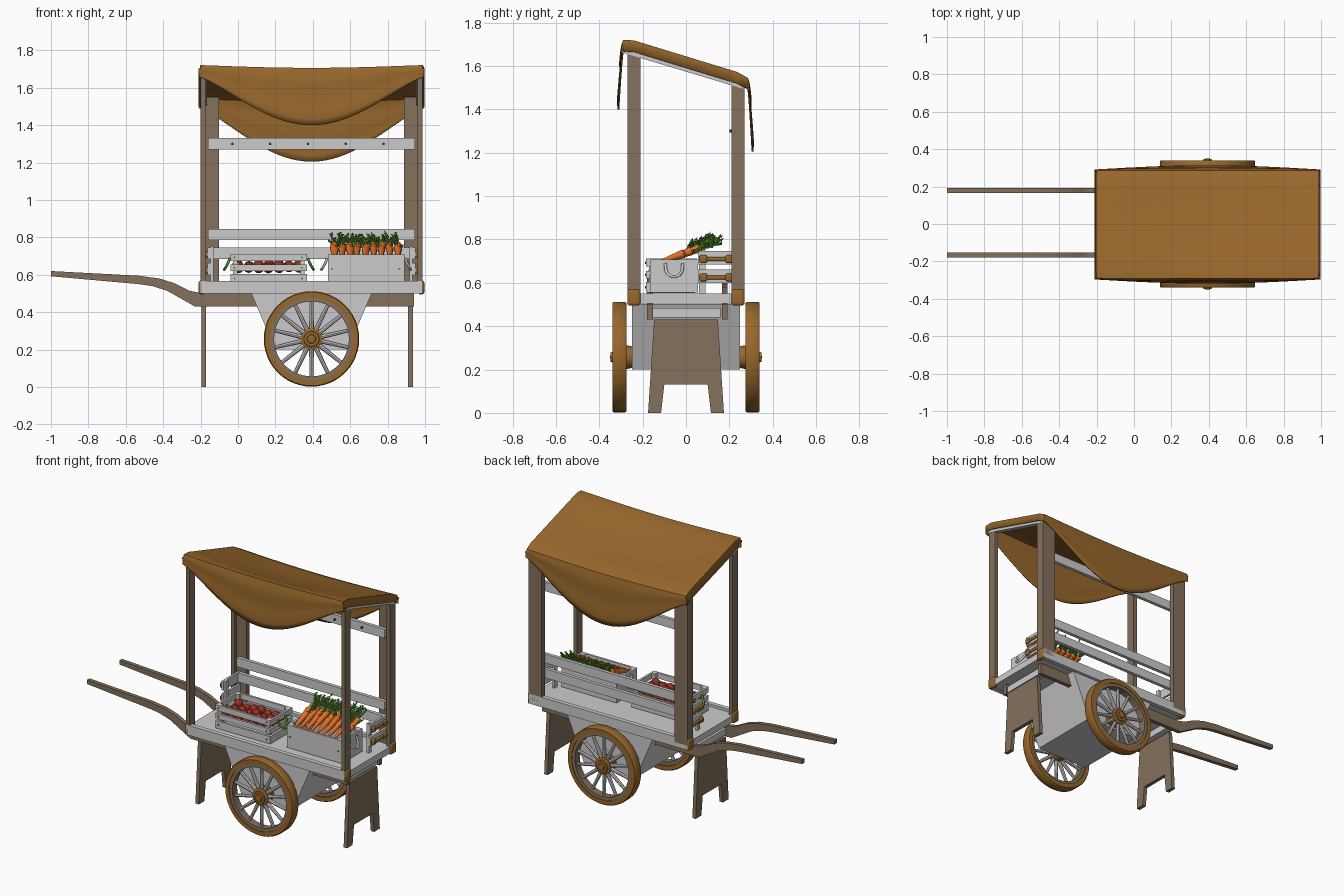
import bpy, bmesh, random
from math import sin, cos, pi
from mathutils import Vector, Matrix

if "Cube" in bpy.data.objects:
    bpy.data.objects.remove(bpy.data.objects["Cube"])
random.seed(3)
CX = 0.393  # middle of the cart bed


def material(name, r, g, b):
    m = bpy.data.materials.new(name)
    m.diffuse_color = (r, g, b, 1)
    m.use_nodes = True
    m.node_tree.nodes["Principled BSDF"].inputs["Base Color"].default_value = m.diffuse_color
    return m


CLOTH = material("tan", .31, .135, .025)
WOOD = material("dark_wood", .23, .165, .11)
ORANGE = material("orange", .75, .16, .02)
GREEN = material("green", .1, .33, .03)
RED = material("red", .3, .03, .015)
METAL = material("bolt_dark", .08, .06, .05)


def finish(name, bm, mat=None, smooth=False):
    bmesh.ops.recalc_face_normals(bm, faces=bm.faces)
    me = bpy.data.meshes.new(name)
    bm.to_mesh(me)
    bm.free()
    ob = bpy.data.objects.new(name, me)
    bpy.context.collection.objects.link(ob)
    if mat:
        me.materials.append(mat)
    if smooth:
        bpy.ops.object.select_all(action='DESELECT')
        ob.select_set(True)
        bpy.context.view_layer.objects.active = ob
        bpy.ops.object.shade_smooth_by_angle(angle=.7)
    return ob


def box(name, x0, x1, y0, y1, z0, z1, mat=None, bevel=0):
    bm = bmesh.new()
    m = Matrix.Translation(((x0+x1)/2, (y0+y1)/2, (z0+z1)/2)) @ Matrix.Diagonal((x1-x0, y1-y0, z1-z0, 1))
    bmesh.ops.create_cube(bm, size=1, matrix=m)
    if bevel:
        bmesh.ops.bevel(bm, geom=bm.edges[:], offset=bevel, segments=3, profile=.5, affect='EDGES')
    return finish(name, bm, mat, bool(bevel))


def prism(name, pts, axis, a, b, mat=None):
    # 2D outline extruded along x or y
    bm = bmesh.new()
    put = (lambda p, d: (d, p[0], p[1])) if axis == 'x' else (lambda p, d: (p[0], d, p[1]))
    f = bm.faces.new([bm.verts.new(put(p, a)) for p in pts])
    r = bmesh.ops.extrude_face_region(bm, geom=[f])
    off = Vector(put((0, 0), b-a))
    bmesh.ops.translate(bm, vec=off, verts=[v for v in r['geom'] if isinstance(v, bmesh.types.BMVert)])
    return finish(name, bm, mat)


def lathe(name, prof, s, mat, n=48):
    # closed (radius, y) loop turned round the wheel axle
    bm = bmesh.new()
    rings = [[bm.verts.new((CX + r*cos(2*pi*i/n), s*y, .257 + r*sin(2*pi*i/n))) for r, y in prof] for i in range(n)]
    k = len(prof)
    for i in range(n):
        for j in range(k):
            a, b = rings[i], rings[(i+1) % n]
            bm.faces.new((a[j], a[(j+1) % k], b[(j+1) % k], b[j]))
    return finish(name, bm, mat, True)


def rod(bm, p, q, r1, r2, n=8):
    p, q = Vector(p), Vector(q)
    m = Matrix.Translation((p+q)/2) @ (q-p).to_track_quat('Z', 'Y').to_matrix().to_4x4()
    bmesh.ops.create_cone(bm, cap_ends=True, segments=n, radius1=r1, radius2=r2, depth=(q-p).length, matrix=m)


# bed, with cross boards below
box("bed", -.2, .985, -.255, .255, .505, .55)
for s in (-1, 1):
    box("bed_edge", -.2, .985, s*.255-.015, s*.255+.015, .5, .567)
for x in (-.19, .88):
    box("cross_board", x, x+.05, -.16, .16, .44, .485)

# long rails that curve up into handles
top = [(-.2, .49), (-.26, .515), (-.34, .555), (-.42, .58), (-.53, .595), (-1, .62)]
low = [(-1, .592), (-.53, .55), (-.46, .54), (-.38, .515), (-.3, .47), (-.23, .43)]
for y in (-.18, .165):
    prism("handle_rail", [(.94, .43), (.94, .503), (-.2, .503)] + top[1:] + low, 'y', y, y+.027, WOOD)

# notched stand boards
stand = [(-.147, .43), (-.175, 0), (-.115, 0), (-.1, .13), (.1, .13), (.115, 0), (.175, 0), (.147, .43)]
for x in (-.195, .91):
    prism("stand", stand, 'x', x, x+.025, WOOD)

# tapered bin below the bed
prism("under_bin", [(.07, .503), (.2, .2), (.586, .2), (.716, .503)], 'y', -.25, .25)

# wheels
for s in (-1, 1):
    lathe("tyre", [(.222, .275), (.25, .275), (.255, .282), (.255, .333), (.25, .34), (.222, .34)], s, CLOTH)
    lathe("rim", [(.2, .285), (.23, .285), (.23, .336), (.2, .336)], s, WOOD)
    lathe("hub", [(.001, .25), (.05, .25), (.058, .29), (.058, .325), (.042, .33), (.04, .338), (.024, .338),
                  (.022, .348), (.001, .35)], s, CLOTH, 24)
    bm = bmesh.new()
    for i in range(14):
        a = 2*pi*(i+.5)/14
        rod(bm, (CX+.04*cos(a), s*.308, .257+.04*sin(a)), (CX+.21*cos(a), s*.308, .257+.21*sin(a)), .013, .01)
    finish("spokes", bm, None, True)
bm = bmesh.new()
rod(bm, (CX, -.29, .257), (CX, .29, .257), .02, .02, 12)
finish("axle", bm, WOOD, True)

# left and right ends: posts, corner caps, roof beams, shelf ends
for s in (-1, 1):
    def ends(name, a, b, *rest):
        x0, x1 = sorted((CX + s*a, CX + s*b))
        return box(name, x0, x1, *rest)
    ends("front_post", .567, .593, -.27, -.21, .53, 1.67, WOOD)
    ends("back_post_side", .567, .593, .21, .27, .53, 1.53, WOOD)
    ends("back_post_board", .495, .567, .235, .27, .53, 1.55, WOOD)
    for y in (-.24, .24):
        ends("corner_cap", .57, .603, y-.03, y+.03, .495, .57, CLOTH, .012)
    prism("roof_beam", [(-.285, 1.7), (-.285, 1.66), (.265, 1.495), (.28, 1.535)], 'x', CX+s*.56, CX+s*.595)
    for z in (.60, .685):
        ends("shelf_end_slat", .54, .555, .055, .235, z, z+.062)
        ends("end_strap", .553, .568, .07, .21, z+.015, z+.035, CLOTH, .006)
        for y in (.08, .2):
            ends("strap_end", .553, .573, y-.018, y+.018, z+.007, z+.043, CLOTH, .008)
    ends("shelf_end_upright", .525, .54, .06, .09, .55, .75)

# back slats and bolts
for z, h in ((1.27, .06), (.785, .06), (.685, .06)):
    box("back_slat", -.16, .945, .212, .235, z, z+h)
bm = bmesh.new()
for i in range(5):
    x = -.03 + i*.202
    rod(bm, (x, .2, 1.3), (x, .215, 1.3), .007, .007)
finish("slat_bolts", bm, METAL)

# draped canopy: one row of points from front hem over the top to back hem
bm = bmesh.new()
NU, NT, NV = 32, 12, 8
cols = []
for i in range(-1, NU+2):
    u = min(max(i/NU, 0), 1)
    flap = i < 0 or i > NU
    x = CX + (u-.5)*1.185 + (.008 if i > NU else -.008 if i < 0 else 0)
    b = sin(pi*u)
    hang = b**1.2 if b > 1e-6 else 0
    zf, zb = 1.73 - .015*b, 1.555 - .015*b
    row = []
    for j in range(NV):
        t = 1 - j/NV
        row.append((x, -.293 - .018*b*sin(pi*t*.6) - .004*b*sin(9*t), zf-.02 - t*(zf-.02-(1.655-.255*hang))))
    for j in range(NT+1):
        v = j/NT
        z = zf + (zb-zf)*v - .02*b*sin(pi*v) - (.012 if j in (0, NT) else 0)
        row.append((x, -.288 + .572*v, z - (.05 if flap else 0)))
    for j in range(1, NV+1):
        t = j/NV
        row.append((x, .288 + .018*b*sin(pi*t*.6) + .004*b*sin(9*t), zb-.02 - t*(zb-.02-(1.49-.285*hang))))
    cols.append([bm.verts.new(p) for p in row])
for a, b in zip(cols, cols[1:]):
    for j in range(len(a)-1):
        bm.faces.new((a[j], b[j], b[j+1], a[j+1]))
canopy = finish("canopy", bm, CLOTH, True)
m = canopy.modifiers.new("thickness", 'SOLIDIFY')
m.thickness = .008
m.offset = 0


# crates
def crate(x0, x1, y0, y1, bands, rope_mat):
    t = .014
    box("crate_floor", x0+t, x1-t, y0+t, y1-t, .552, .566)
    for z0, z1 in bands:
        for y in (y0, y1-t):
            box("crate_side", x0, x1, y, y+t, z0, z1)
        for x in (x0, x1-t):
            box("crate_end", x, x+t, y0+t, y1-t, z0, z1)
    bm = bmesh.new()
    for x in (x0+t, x1-2*t-.008):
        for y in (y0+t, y1-2*t-.008):
            box("crate_corner", x, x+.022, y, y+.022, .553, bands[-1][1])
        for z0, z1 in bands:
            rod(bm, (x+.008, y0-.004, (z0+z1)/2), (x+.008, y0+.002, (z0+z1)/2), .006, .006)
    finish("crate_nails", bm, GREEN)
    ym = (y0+y1)/2
    for x, s in ((x0, -1), (x1, 1)):
        cu = bpy.data.curves.new("rope_handle", 'CURVE')
        cu.dimensions = '3D'
        cu.bevel_depth = .007
        cu.bevel_resolution = 2
        sp = cu.splines.new('POLY')
        sp.points.add(12)
        for k, p in enumerate(sp.points):
            a = pi*k/12
            p.co = (x + s*(.004 + .03*sin(a)), ym - .04*cos(a), .69 - .062*sin(a)**.7 if 0 < k < 12 else .69, 1)
        ob = bpy.data.objects.new("rope_handle", cu)
        bpy.context.collection.objects.link(ob)
        if rope_mat:
            cu.materials.append(rope_mat)


crate(-.04, .37, -.185, .05, [(.555, .605), (.62, .655), (.675, .712)], GREEN)
crate(.48, .89, -.165, .055, [(.555, .708)], None)

# tomatoes
bm = bmesh.new()
for i in range(7):
    for j in range(4):
        p = (.002 + i*.054 + random.uniform(-.004, .004), -.145 + j*.052, .645 + random.uniform(-.01, .012))
        bmesh.ops.create_uvsphere(bm, u_segments=12, v_segments=8, radius=.028, matrix=Matrix.Translation(p))
finish("tomatoes", bm, RED, True)

# carrots with leafy tops
car, leaf = bmesh.new(), bmesh.new()
for row in range(3):
    for i in range(9):
        x = .515 + i*.042 + random.uniform(-.006, .006)
        dy, dz = row*.035, row*.012
        tip, neck = Vector((x, -.15+dy, .685+dz)), Vector((x, -.01+dy, .735+dz))
        rod(car, tip, neck, .006, .02, 10)
        rod(car, neck, neck + Vector((0, .01, .004)), .02, .008, 10)
        for k in range(4):
            end = neck + Vector((random.uniform(-.03, .03), random.uniform(.03, .1), random.uniform(.015, .06)))
            rod(leaf, neck, end, .004, .003, 5)
            for f in (.6, .8, 1):
                c = neck.lerp(end, f)
                d = Vector((random.uniform(-.016, .016), random.uniform(0, .016), random.uniform(.002, .018)))
                rod(leaf, c, c+d, .008, .001, 5)
finish("carrots", car, ORANGE, True)
finish("carrot_leaves", leaf, GREEN)
